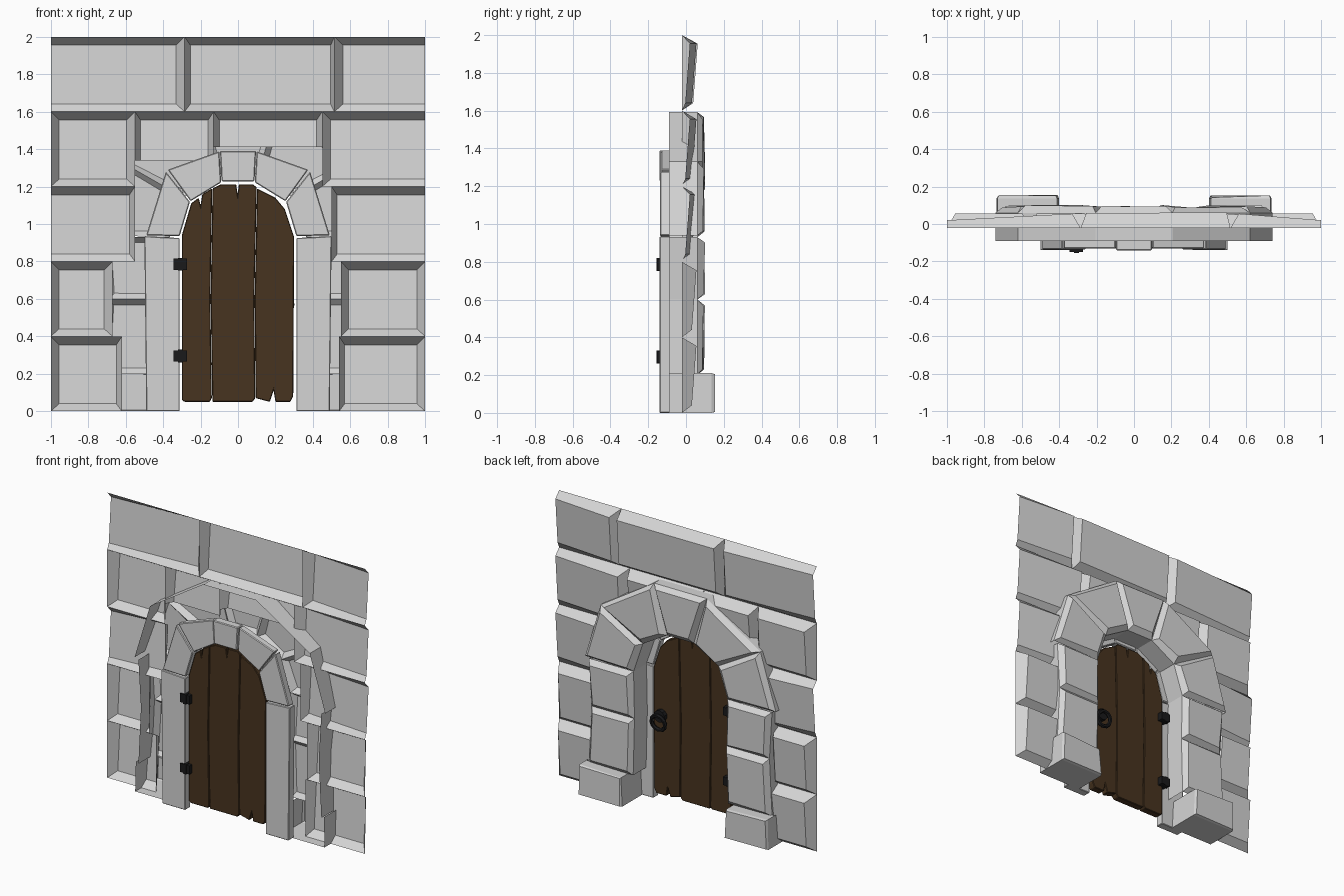
import bpy, bmesh, math, random
from mathutils import Vector

random.seed(4)
cube = bpy.data.objects.get("Cube")
if cube:
    bpy.data.objects.remove(cube)


def material(name, rgb):
    m = bpy.data.materials.new(name)
    m.use_nodes = True
    m.diffuse_color = (*rgb, 1)
    m.node_tree.nodes["Principled BSDF"].inputs["Base Color"].default_value = (*rgb, 1)
    return m


STONE = material("grey stone", (0.66, 0.66, 0.66))
WOOD = material("dark brown wood", (0.064, 0.034, 0.014))
IRON = material("black iron", (0.01, 0.01, 0.011))


def finish(bm, name, mat, cap=None):
    """Turn a bmesh into an object; an open shell faces the way its cap looks, +y."""
    bmesh.ops.recalc_face_normals(bm, faces=bm.faces)
    if cap:
        cap.normal_update()
        if cap.normal.y < 0:
            bmesh.ops.reverse_faces(bm, faces=bm.faces)
    me = bpy.data.meshes.new(name)
    bm.to_mesh(me)
    bm.free()
    me.materials.append(mat)
    ob = bpy.data.objects.new(name, me)
    bpy.context.collection.objects.link(ob)
    return ob


def ring(bm, pts, ys):
    return [bm.verts.new((x, y, z)) for (x, z), y in zip(pts, ys)]


def bridge(bm, a, b, sides=None):
    n = len(a)
    for i in range(n):
        if sides is None or i in sides:
            bm.faces.new((a[i], a[(i + 1) % n], b[(i + 1) % n], b[i]))


def wall_block(name, x0, x1, z0, z1, l=.045, r=.045, b=.04, t=.045, yl=.043, yr=.043):
    """Thin wall panel leaning back from the mortar line; yl and yr are its depth at each end."""
    bm = bmesh.new()
    outer = [(x0, z0), (x1, z0), (x1, z1), (x0, z1)]
    inner = [(x0 + l, z0 + b), (x1 - r, z0 + b), (x1 - r, z1 - t), (x0 + l, z1 - t)]
    o = ring(bm, outer, [-.022] * 4)
    i = ring(bm, inner, [yl - .012, yr - .012, yr + .012, yl + .012])
    sides = [k for k, v in enumerate((b, r, t, l)) if v > 0]
    bridge(bm, o, i, sides)
    cap = bm.faces.new(i)
    finish(bm, name, STONE, cap)


def arch_shell(name, quad, back=.095, bevel=.042, sides=(1, 3), groove=.06):
    """Hollow stone open to the front, with a bevelled back face."""
    bm = bmesh.new()
    c = sum((Vector(p) for p in quad), Vector((0, 0))) / 4
    small = [Vector(p) + (c - Vector(p)).normalized() * bevel for p in quad]
    f = ring(bm, quad, [-.09] * 4)
    g = ring(bm, quad, [.06] * 4)
    bridge(bm, f, g, sides)
    if groove > .06:
        deep = ring(bm, quad, [groove] * 4)
        bridge(bm, g, deep)
        g = deep
    k = ring(bm, small, [back + random.uniform(-.01, .008) for _ in quad])
    bridge(bm, g, k)
    cap = bm.faces.new(k)
    finish(bm, name, STONE, cap)


def slab(name, pts, y0, y1, mat, chamfer=0):
    """Closed solid from a front outline."""
    bm = bmesh.new()
    a, b = ring(bm, pts, [y0] * len(pts)), ring(bm, pts, [y1] * len(pts))
    bridge(bm, a, b)
    bm.faces.new(a)
    bm.faces.new(b)
    ob = finish(bm, name, mat)
    if chamfer:
        mod = ob.modifiers.new("worn_edges", 'BEVEL')
        mod.width = chamfer
        mod.segments = 1


def mirrored(pts):
    return [(-x, z) for x, z in pts]


# Wall courses, from the ground up
wall_block("wall_left_course_1", -1, -.62, 0, .4, r=.03)
wall_block("wall_right_course_1", .54, 1, 0, .4, l=.03)
wall_block("wall_left_course_2", -1, -.67, .4, .8)
wall_block("wall_right_course_2", .55, 1, .4, .8, l=.04)
wall_block("wall_left_course_3", -1, -.55, .8, 1.2, l=0, r=.03, yl=.008)
wall_block("wall_right_course_3", .5, 1, .8, 1.2, l=.03, r=0, yr=.008)
wall_block("wall_left_course_4", -1, -.55, 1.2, 1.6)
wall_block("wall_right_course_4", .45, 1, 1.2, 1.6, r=0, yr=.008)
wall_block("wall_middle_left_course_4", -.55, -.13, 1.34, 1.6, l=.03, r=.03, b=0)
wall_block("wall_middle_right_course_4", -.13, .45, 1.41, 1.6, l=.03, r=.03, b=0)
wall_block("wall_left_course_5", -1, -.285, 1.6, 2, l=0, yl=.008)
wall_block("wall_middle_course_5", -.285, .515, 1.6, 2, l=.03, r=.02, yl=.046, yr=.05)
wall_block("wall_right_course_5", .515, 1, 1.6, 2, r=0, yr=.008)

# Outer arch: pillar stones and wedge stones on both sides, then the keystone
stones = {
    "pillar_lower": [(.368, .2), (.71, .2), (.69, .6), (.358, .6)],
    "pillar_upper": [(.358, .6), (.69, .6), (.71, .93), (.365, .93)],
    "arch_lower": [(.365, .93), (.74, .94), (.62, 1.33), (.293, 1.143)],
    "arch_upper": [(.293, 1.143), (.62, 1.33), (.205, 1.592), (.103, 1.253)],
}
foot = [(.4, 0), (.735, 0), (.73, .21), (.41, .2)]
for side, flip in (("left", lambda p: p), ("right", mirrored)):
    for name, quad in stones.items():
        arch_shell(f"{name}_{side}", flip(quad))
    arch_shell(f"pillar_foot_{side}", flip(foot), .148, .01, (0, 1, 3), .136)
arch_shell("arch_keystone", [(.103, 1.253), (.205, 1.592), (-.205, 1.592), (-.103, 1.253)])

# Door frame: jambs and five tightly fitted wedge stones
jamb = [(.312, 0), (.49, 0), (.5, .935), (.312, .925)]
frame_low = [(.312, .935), (.49, .94), (.385, 1.28), (.257, 1.118)]
frame_high = [(.253, 1.122), (.375, 1.29), (.1, 1.388), (.09, 1.222)]
for side, flip in (("left", lambda p: p), ("right", mirrored)):
    slab(f"jamb_{side}", flip(jamb), -.14, -.083, STONE, .004)
    slab(f"frame_lower_{side}", flip(frame_low), -.137, -.083, STONE, .005)
    slab(f"frame_upper_{side}", flip(frame_high), -.131, -.083, STONE, .005)
slab("frame_keystone", [(-.088, 1.228), (.088, 1.228), (.096, 1.39), (-.096, 1.39)],
     -.141, -.083, STONE, .005)

# Door planks with split ends
planks = {
    "left": [(-.3, .06), (-.285, .05), (-.15, .05), (-.14, .07), (-.148, .6), (-.138, 1.19),
             (-.19, 1.16), (-.2, 1.1), (-.21, 1.14), (-.25, 1.11), (-.3, .94)],
    "middle": [(-.137, .05), (.078, .05), (.092, .07), (.087, .6), (.1, 1.195), (.08, 1.212),
               (.005, 1.212), (-.002, 1.16), (-.01, 1.212), (-.09, 1.212), (-.136, 1.19),
               (-.146, .6)],
    "right": [(.094, .07), (.17, .05), (.19, .11), (.2, .05), (.28, .05), (.295, .08),
              (.3, .93), (.25, 1.08), (.2, 1.14), (.102, 1.19), (.089, .6)],
}
for name, pts in planks.items():
    slab(f"door_plank_{name}", pts, -.12, -.068, WOOD, .004)

# Hinges: knuckle block with a strap on each face of the door
for name, z in (("lower", .295), ("upper", .785)):
    for part, x0, x1, h, y0, y1 in (("plate", -.345, -.272, .03, -.15, -.12),
                                    ("pin", -.32, -.295, .034, -.155, -.03),
                                    ("back_strap", -.335, -.265, .028, -.068, -.03)):
        slab(f"hinge_{name}_{part}", [(x0, z - h), (x1, z - h), (x1, z + h), (x0, z + h)],
             y0, y1, IRON)

# Ring handle on the back of the door
bpy.ops.mesh.primitive_cylinder_add(vertices=10, radius=.042, depth=.035,
                                    location=(.235, -.055, .61), rotation=(math.pi / 2, 0, 0))
bpy.context.object.name = "handle_plate"
bpy.context.object.data.materials.append(IRON)
bpy.ops.mesh.primitive_torus_add(major_segments=12, minor_segments=6, major_radius=.053,
                                 minor_radius=.014, location=(.235, -.028, .57),
                                 rotation=(math.pi / 2 - .15, 0, 0))
bpy.context.object.name = "handle_ring"
bpy.context.object.data.materials.append(IRON)
